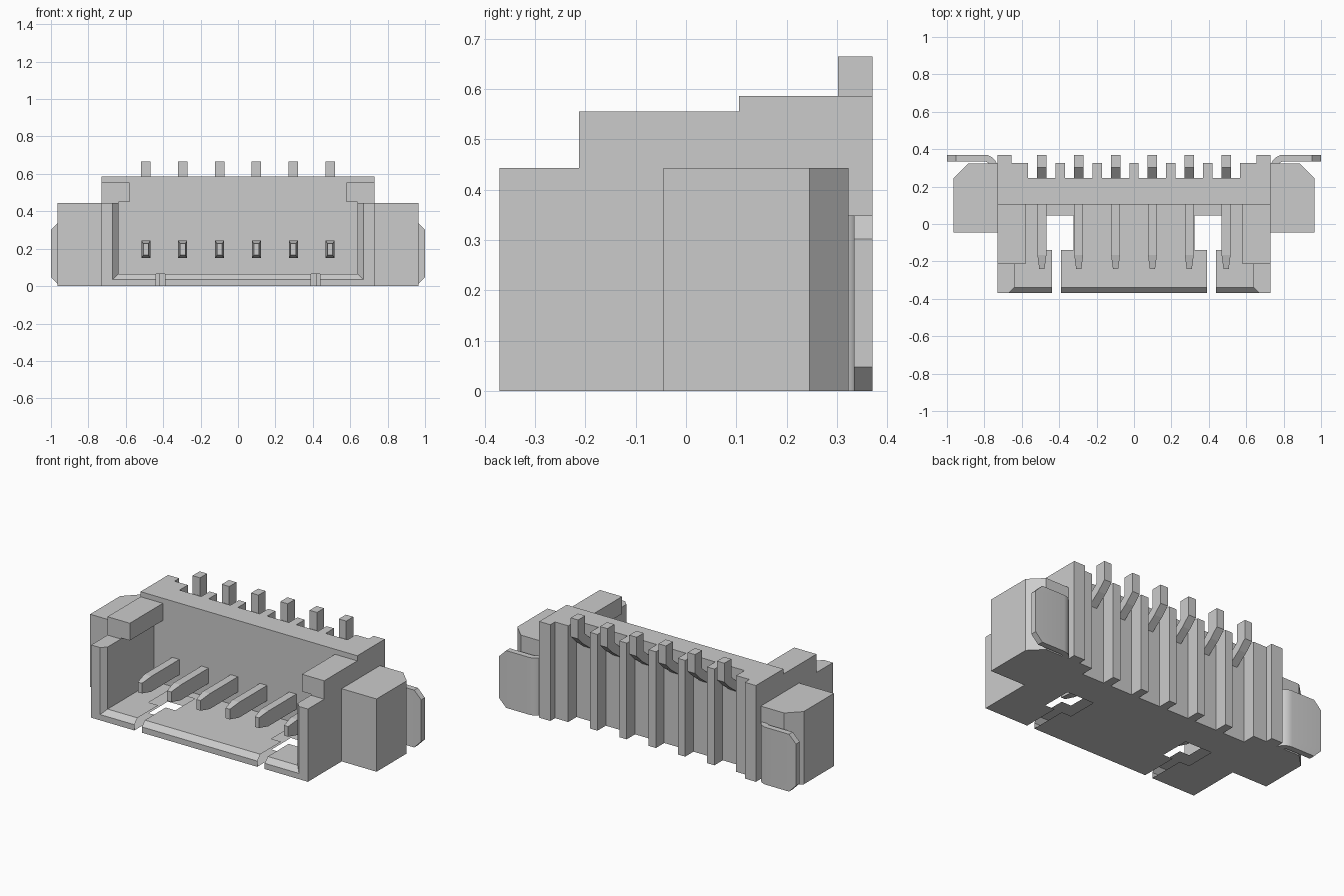
import bpy, bmesh, math

if "Cube" in bpy.data.objects:
    bpy.data.objects.remove(bpy.data.objects["Cube"])


def loft(name, rings):
    """Closed solid skinned through equal-length rings of points."""
    bm = bmesh.new()
    vs = [[bm.verts.new(p) for p in r] for r in rings]
    n = len(rings[0])
    for a, b in zip(vs, vs[1:]):
        for i in range(n):
            j = (i + 1) % n
            bm.faces.new((a[i], a[j], b[j], b[i]))
    bm.faces.new(vs[0])
    bm.faces.new(vs[-1])
    bmesh.ops.recalc_face_normals(bm, faces=bm.faces)
    me = bpy.data.meshes.new(name)
    bm.to_mesh(me)
    bm.free()
    ob = bpy.data.objects.new(name, me)
    bpy.context.collection.objects.link(ob)
    return ob


def prism(name, pts, axis, lo, hi):
    """Extrude a 2D profile along x, y or z."""
    put = {'x': lambda p, d: (d, p[0], p[1]),
           'y': lambda p, d: (p[0], d, p[1]),
           'z': lambda p, d: (p[0], p[1], d)}[axis]
    return loft(name, [[put(p, d) for p in pts] for d in (lo, hi)])


def box(name, x0, x1, y0, y1, z0, z1):
    return prism(name, [(x0, y0), (x1, y0), (x1, y1), (x0, y1)], 'z', z0, z1)


def rect_xz(cx, hw, y, z0, z1):
    return [(cx - hw, y, z0), (cx + hw, y, z0), (cx + hw, y, z1), (cx - hw, y, z1)]


def cut(ob, cutter):
    cutter.hide_render = True
    m = ob.modifiers.new("cut", 'BOOLEAN')
    m.operation, m.solver, m.object = 'DIFFERENCE', 'EXACT', cutter
    bpy.context.view_layer.objects.active = ob
    bpy.ops.object.modifier_apply(modifier=m.name)
    bpy.data.objects.remove(cutter)


PITCH = 0.197
pins = [(i - 2.5) * PITCH for i in range(6)]

# Housing: stepped side profile
housing = prism("housing", [(-.37, 0), (.37, 0), (.37, .586), (.105, .586), (.105, .555),
                            (-.213, .555), (-.213, .443), (-.37, .443)], 'x', -.73, .73)

# Mating cavity, narrower between the top lugs
cut(housing, prism("cavity", [(-.64, .065), (.64, .065), (.64, .45), (.58, .45), (.58, .8),
                              (-.58, .8), (-.58, .45), (-.64, .45)], 'y', -.6, .105))

# Chamfered mouth
cut(housing, loft("mouth", [rect_xz(0, .70, -.40, .005, .7), rect_xz(0, .63, -.33, .075, .7)]))

# Latch slots and windows in the floor
for s in (-1, 1):
    c = s * .414
    cut(housing, prism("slot", [(c - .025, -.5), (c + .025, -.5), (c + .025, -.14), (c + .09, -.14),
                                (c + .09, .045), (c - .09, .045), (c - .09, -.14), (c - .025, -.14)],
                       'z', -.1, .2))

# Back recess with one pocket per contact, leaving ribs between
cut(housing, box("recess", -.655, .655, .325, .5, -.1, .8))
for x in pins:
    cut(housing, box("pocket", x - .0735, x + .0735, .245, .5, -.1, .8))

# Contacts: tapered front blade and bent solder tail
for i, x in enumerate(pins):
    loft(f"contact_blade_{i}", [rect_xz(x, .014, -.24, .165, .227), rect_xz(x, .024, -.165, .15, .243),
                                rect_xz(x, .024, .11, .15, .243)])
    prism(f"contact_tail_{i}", [(.37, .665), (.302, .665), (.302, .555), (.24, .50), (.24, .44),
                                (.32, .50), (.37, .55)], 'x', x - .025, x + .025)


def tab_ring(s, z, end):
    """Plan outline of the bent fitting tab at one height."""
    arc = [math.radians(90 + 15 * k) for k in range(7)]
    outer = [(.80 + .07 * math.cos(a), .30 + .07 * math.sin(a)) for a in arc]
    inner = [(.80 + .034 * math.cos(a), .30 + .034 * math.sin(a)) for a in reversed(arc)]
    return [(s * x, y, z) for x, y in [(end, .334), (end, .37)] + outer + inner]


# Side blocks and fitting tabs, mirrored
for s, side in ((-1, "left"), (1, "right")):
    prism(f"side_block_{side}", [(s * x, y) for x, y in [(.73, -.045), (.965, -.045), (.965, .245),
                                                         (.887, .323), (.73, .323)]], 'z', 0, .443)
    tab = loft(f"fitting_tab_{side}", [tab_ring(s, z, e) for z, e in
                                       ((0, .953), (.048, 1), (.302, 1), (.349, .953))])
    bpy.ops.object.select_all(action='DESELECT')
    tab.select_set(True)
    bpy.context.view_layer.objects.active = tab
    bpy.ops.object.shade_smooth_by_angle(angle=math.radians(30))
